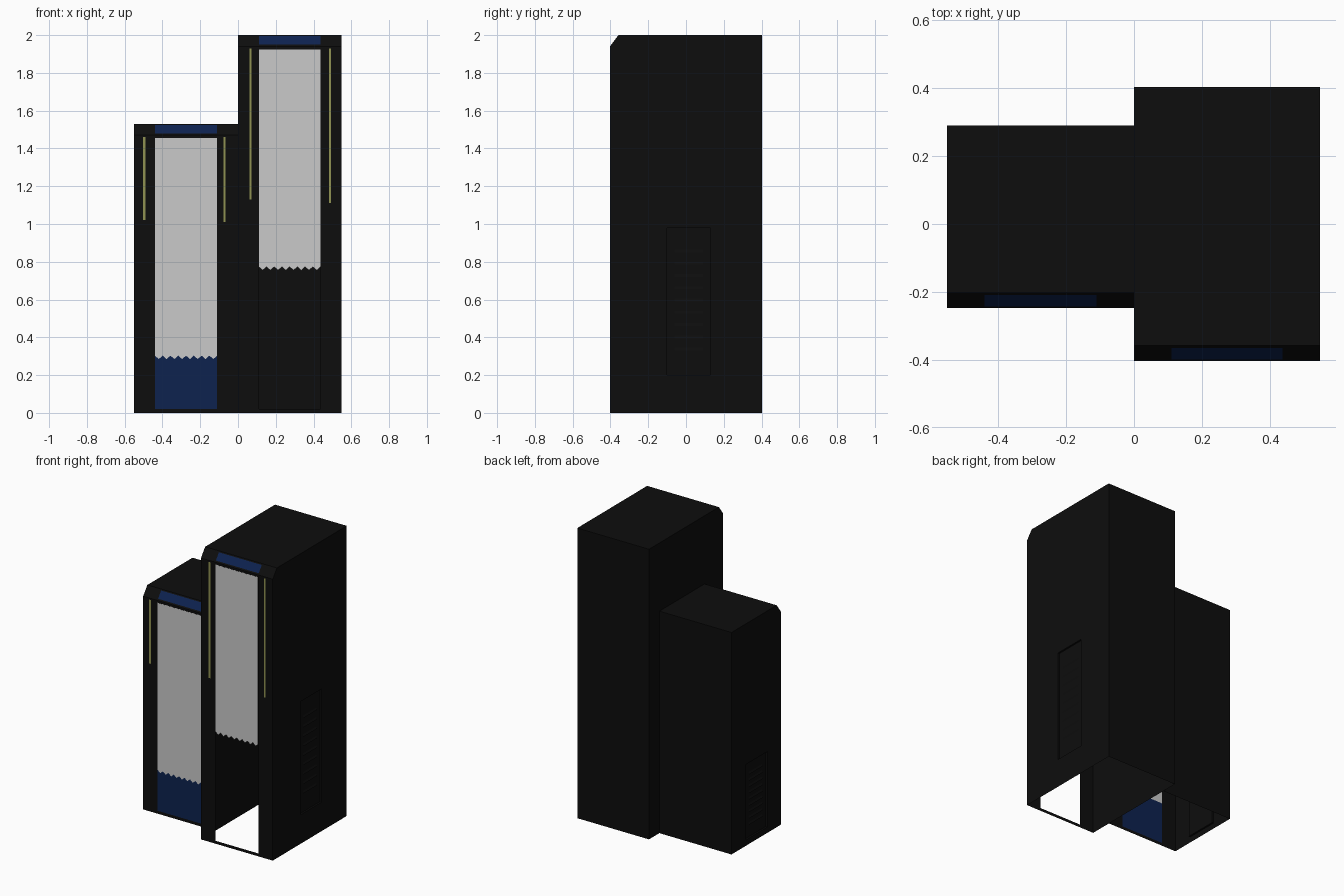
import bpy
import bmesh

cube = bpy.data.objects.get("Cube")
if cube:
    bpy.data.objects.remove(cube, do_unlink=True)


def material(name, rgb):
    m = bpy.data.materials.new(name)
    m.use_nodes = True
    m.diffuse_color = (*rgb, 1)
    bsdf = m.node_tree.nodes["Principled BSDF"]
    bsdf.inputs["Base Color"].default_value = (*rgb, 1)
    bsdf.inputs["Roughness"].default_value = 0.8
    return m


BLACK = material("black", (0.004, 0.004, 0.004))
BLUE = material("navy_blue", (0.004, 0.016, 0.078))
GREY = material("light_grey", (0.585, 0.585, 0.585))
OLIVE = material("olive_yellow", (0.28, 0.29, 0.085))

CUT = 0.06     # height of the sloped top front edge
SLOPE = 0.045  # depth of the sloped top front edge
SILL = 0.02


def build(name, faces, mat):
    """Make one object from a list of polygons, welding shared corners."""
    bm = bmesh.new()
    for pts in faces:
        bm.faces.new([bm.verts.new(p) for p in pts])
    bmesh.ops.remove_doubles(bm, verts=bm.verts[:], dist=0.0001)
    bmesh.ops.recalc_face_normals(bm, faces=bm.faces[:])
    mesh = bpy.data.meshes.new(name)
    bm.to_mesh(mesh)
    bm.free()
    mesh.materials.append(mat)
    ob = bpy.data.objects.new(name, mesh)
    bpy.context.collection.objects.link(ob)
    return ob


def rect(a0, a1, b0, b1):
    return [(a0, b0), (a1, b0), (a1, b1), (a0, b1)]


def ring(outer, hole):
    """Four quads that fill the gap between two rectangles."""
    return [[outer[i], outer[(i + 1) % 4], hole[(i + 1) % 4], hole[i]]
            for i in range(4)]


def front_plate(name, pts, y, mat):
    return build(name, [[(x, y, z) for x, z in pts]], mat)


def tower(name, x0, x1, front, back, top, inner_x, vent):
    """Thin hollow tower, open underneath, with a framed front bay."""
    outer_x = x0 + x1 - inner_x
    low, edge = top - CUT, front + SLOPE
    bay = (x0 + 0.11, x1 - 0.11)
    faces = []

    # front frame around the bay
    hole = rect(*bay, SILL, top - 0.075)
    for quad in ring(rect(x0, x1, 0, low), hole):
        faces.append([(x, front, z) for x, z in quad])

    # slope, roof and back
    path = [(front, low), (edge, top), (back, top), (back, 0)]
    for (ya, za), (yb, zb) in zip(path, path[1:]):
        faces.append([(x0, ya, za), (x1, ya, za), (x1, yb, zb), (x0, yb, zb)])

    # plain inner side
    outline = [(front, 0), (front, low)] + path[1:]
    faces.append([(inner_x, y, z) for y, z in outline])

    # outer side with a shallow vent recess
    v = rect(*vent)
    corners = [(front, 0), (back, 0), (back, top), (front, low)]
    pieces = ring(corners, v)
    pieces[2].insert(1, (edge, top))
    for piece in pieces:
        faces.append([(outer_x, y, z) for y, z in piece])
    inset_x = outer_x + (0.012 if inner_x > outer_x else -0.012)
    for i in range(4):
        (ya, za), (yb, zb) = v[i], v[(i + 1) % 4]
        faces.append([(outer_x, ya, za), (outer_x, yb, zb),
                      (inset_x, yb, zb), (inset_x, ya, za)])
    faces.append([(inset_x, y, z) for y, z in v])
    build(name + "_shell", faces, BLACK)

    # sloping vent slats
    ya, yb, za, zb = vent
    step = (zb - za) / 12
    mid_x = (outer_x + inset_x) / 2
    slats = []
    for i in range(2, 11):
        z = za + i * step
        slats.append([(inset_x, ya + 0.04, z + 0.015), (inset_x, yb - 0.04, z + 0.015),
                      (mid_x, yb - 0.04, z), (mid_x, ya + 0.04, z)])
    build(name + "_vent_slats", slats, BLACK)

    # shutter with a saw-tooth lower edge
    teeth, bottom = 8, top - 1.245
    width = (bay[1] - bay[0]) / (2 * teeth)
    pts = [(bay[0] + i * width, bottom + (0.018 if i % 2 == 0 else 0))
           for i in range(2 * teeth + 1)]
    pts += [(bay[1], top - 0.075), (bay[0], top - 0.075)]
    front_plate(name + "_shutter", pts, front - 0.001, GREY)

    # blue strip on the slope
    ends = []
    for t in (0.14, 0.88):
        ends.append((front + SLOPE * t - 0.0016, low + CUT * t + 0.0012))
    (ya, za), (yb, zb) = ends
    build(name + "_top_strip", [[(bay[0], ya, za), (bay[1], ya, za),
                                 (bay[1], yb, zb), (bay[0], yb, zb)]], BLUE)
    return bay


def light_line(name, x, z0, z1, y):
    front_plate(name, rect(x - 0.006, x + 0.006, z0, z1), y - 0.002, OLIVE)


# tall tower, with its bay open below the shutter
tower("tall_tower", 0, 0.547, -0.403, 0.403, 2.0, 0, (-0.1, 0.13, 0.2, 0.98))
light_line("tall_line_right", 0.066, 1.13, 1.93, -0.403)
light_line("tall_line_left", 0.487, 1.11, 1.93, -0.403)

# short tower, with a blue panel closing its bay
bay = tower("short_tower", -0.55, 0, -0.247, 0.29, 1.53, 0, (-0.1, 0.13, 0.04, 0.56))
front_plate("short_tower_lower_panel", rect(*bay, SILL, 0.31), -0.247, BLUE)
light_line("short_line_right", -0.497, 1.02, 1.46, -0.247)
light_line("short_line_left", -0.071, 1.01, 1.46, -0.247)
